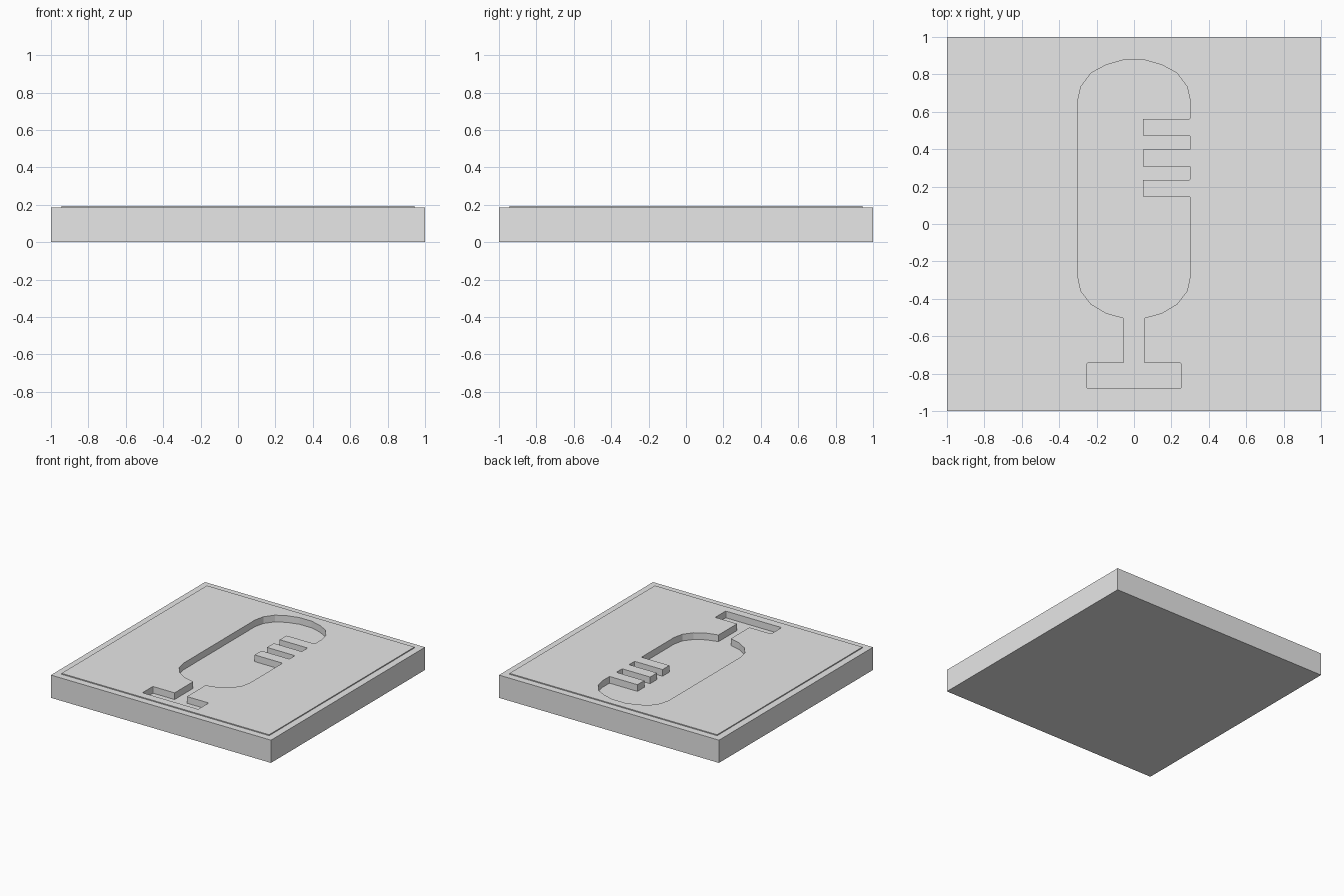
import bpy, bmesh
from mathutils import Vector

if "Cube" in bpy.data.objects:
    bpy.data.objects.remove(bpy.data.objects["Cube"])

PLATE_TOP, PANEL_TOP, FLOOR = 0.187, 0.195, 0.14

grey = bpy.data.materials.new("light grey")
grey.use_nodes = True
grey.diffuse_color = (0.8, 0.8, 0.8, 1)
grey.node_tree.nodes["Principled BSDF"].inputs["Base Color"].default_value = (0.8, 0.8, 0.8, 1)


def add_object(name, bm):
    bmesh.ops.recalc_face_normals(bm, faces=bm.faces)
    mesh = bpy.data.meshes.new(name)
    bm.to_mesh(mesh)
    bm.free()
    mesh.materials.append(grey)
    obj = bpy.data.objects.new(name, mesh)
    bpy.context.collection.objects.link(obj)
    return obj


# Square plate with a thin raised panel inside a narrow border
bm = bmesh.new()
bmesh.ops.create_cube(bm, size=2)
for v in bm.verts:
    v.co.z = PLATE_TOP if v.co.z > 0 else 0
top = max(bm.faces, key=lambda f: f.calc_center_median().z)
bmesh.ops.inset_region(bm, faces=[top], thickness=0.08)
raised = bmesh.ops.extrude_face_region(bm, geom=[top])["geom"]
bmesh.ops.delete(bm, geom=[top], context='FACES')
for v in (g for g in raised if isinstance(g, bmesh.types.BMVert)):
    v.co.z = PANEL_TOP
plate = add_object("engraved_plate", bm)

# Half outline of the microphone: rounded head, stem, foot
head_top = [(0.056, 0.877), (0.148, 0.851), (0.23, 0.807), (0.284, 0.734), (0.302, 0.652)]
head_bottom = [(0.302, -0.273), (0.284, -0.359), (0.23, -0.428), (0.148, -0.477), (0.056, -0.502)]
stand = [(0.056, -0.743), (0.254, -0.743), (0.254, -0.878)]

# Three grille bars reaching into the head from its right-hand edge
bars = []
for high in (0.562, 0.397, 0.236):
    low = high - 0.089
    bars += [(0.302, high), (0.048, high), (0.048, low), (0.302, low)]

right = head_top + bars + head_bottom + stand
left = [(-x, y) for x, y in reversed(head_top + head_bottom + stand)]

# Recess cutter: outline with softened outer corners, extruded through the top
bm = bmesh.new()
outline = bm.faces.new([bm.verts.new((x, y, FLOOR)) for x, y in right + left])
corners = [v for v in bm.verts
           if abs(abs(v.co.x) - 0.254) < 0.001
           or (v.co.x > 0.3 and 0.1 < v.co.y < 0.6)]
bmesh.ops.bevel(bm, geom=corners, offset=0.008, segments=2, profile=0.5, affect='VERTICES')
pushed = bmesh.ops.extrude_face_region(bm, geom=bm.faces[:])["geom"]
bmesh.ops.translate(bm, vec=Vector((0, 0, 0.2)),
                    verts=[g for g in pushed if isinstance(g, bmesh.types.BMVert)])
cutter = add_object("microphone_cutter", bm)
cutter.hide_render = True

# Engrave the microphone into the plate
cut = plate.modifiers.new("engraving", 'BOOLEAN')
cut.operation = 'DIFFERENCE'
cut.solver = 'EXACT'
cut.object = cutter
bpy.context.view_layer.objects.active = plate
bpy.ops.object.modifier_apply(modifier=cut.name)
bpy.data.objects.remove(cutter)
